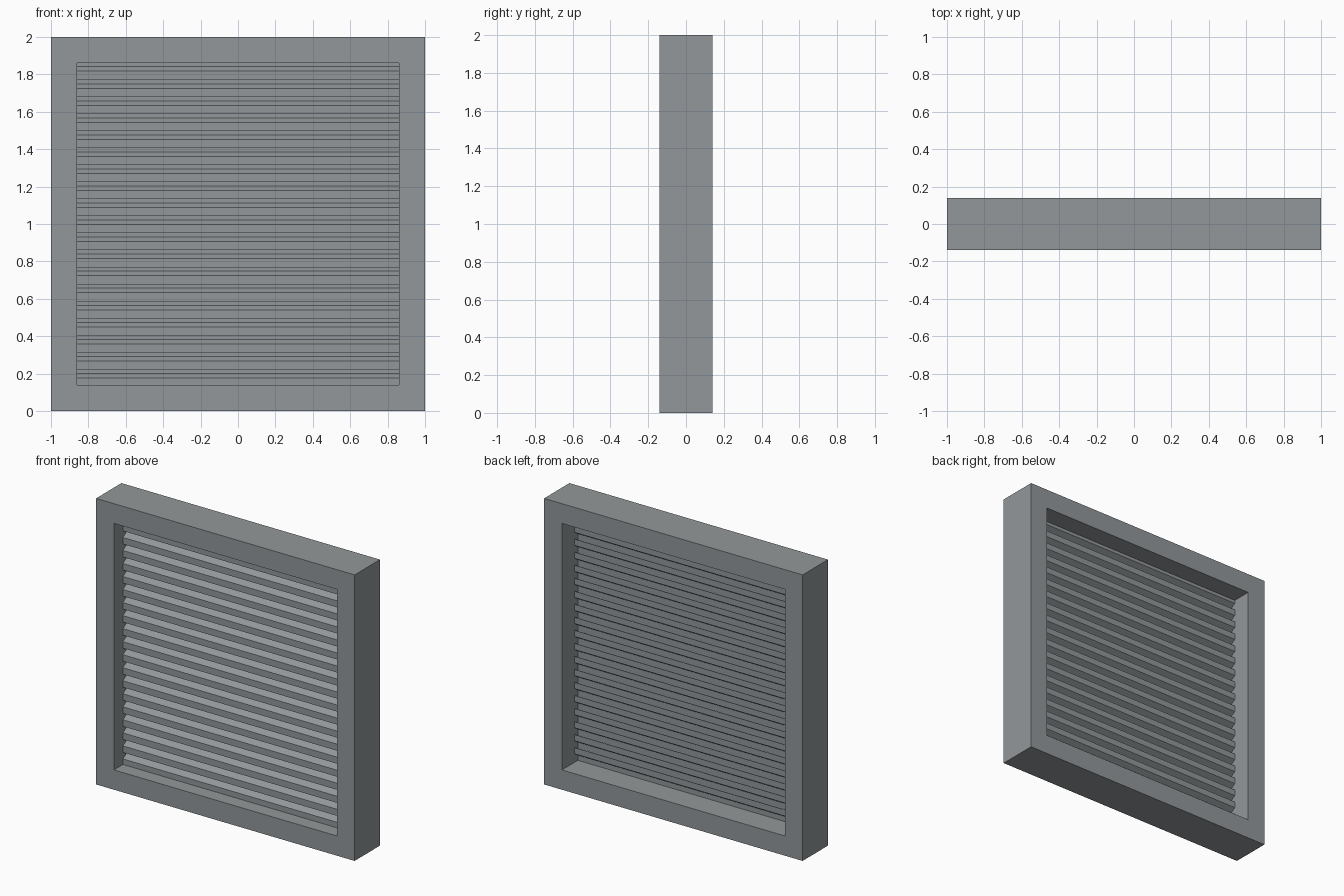
import bpy, bmesh

if "Cube" in bpy.data.objects:
    bpy.data.objects.remove(bpy.data.objects["Cube"])

grey = bpy.data.materials.new("dark_blue_grey")
grey.diffuse_color = (0.29, 0.312, 0.322, 1)
grey.use_nodes = True
grey.node_tree.nodes["Principled BSDF"].inputs["Base Color"].default_value = grey.diffuse_color


def new_object(name, bm):
    bmesh.ops.recalc_face_normals(bm, faces=bm.faces)
    mesh = bpy.data.meshes.new(name)
    bm.to_mesh(mesh)
    bm.free()
    mesh.materials.append(grey)
    obj = bpy.data.objects.new(name, mesh)
    bpy.context.collection.objects.link(obj)
    return obj


def extrude_face(bm, face, vec):
    ext = bmesh.ops.extrude_face_region(bm, geom=[face])["geom"]
    bmesh.ops.translate(bm, vec=vec, verts=[v for v in ext if isinstance(v, bmesh.types.BMVert)])


# Square frame with a rectangular opening
HALF, DEPTH, INNER = 1.0, 0.14, 0.862
bm = bmesh.new()
rings = []
for r in (HALF, INNER):
    for y in (-DEPTH, DEPTH):
        rings.append([bm.verts.new((sx * r, y, 1 + sz * r))
                      for sx, sz in ((-1, -1), (1, -1), (1, 1), (-1, 1))])
of, ob, nf, nb = rings
for a, b in ((of, ob), (nf, nb), (of, nf), (ob, nb)):
    for i in range(4):
        j = (i + 1) % 4
        bm.faces.new((a[i], a[j], b[j], b[i]))
new_object("frame", bm)

# Z-shaped louvre slats: upright front lip, shallow slope, upright back lip
FRONT, BACK, T = -0.040, 0.003, 0.004
PROFILE = [(FRONT, 0.0), (FRONT, 0.046), (BACK - T, 0.070), (BACK - T, 0.111),
           (BACK, 0.111), (BACK, 0.068), (FRONT + T, 0.043), (FRONT + T, 0.0)]
WIDTH, PITCH, START, COUNT = 0.88, 0.0911, 0.131, 19
for k in range(COUNT):
    bm = bmesh.new()
    z0 = START + k * PITCH
    face = bm.faces.new([bm.verts.new((-WIDTH, y, z0 + z)) for y, z in PROFILE])
    extrude_face(bm, face, (2 * WIDTH, 0, 0))
    new_object(f"slat_{k + 1:02d}", bm)
